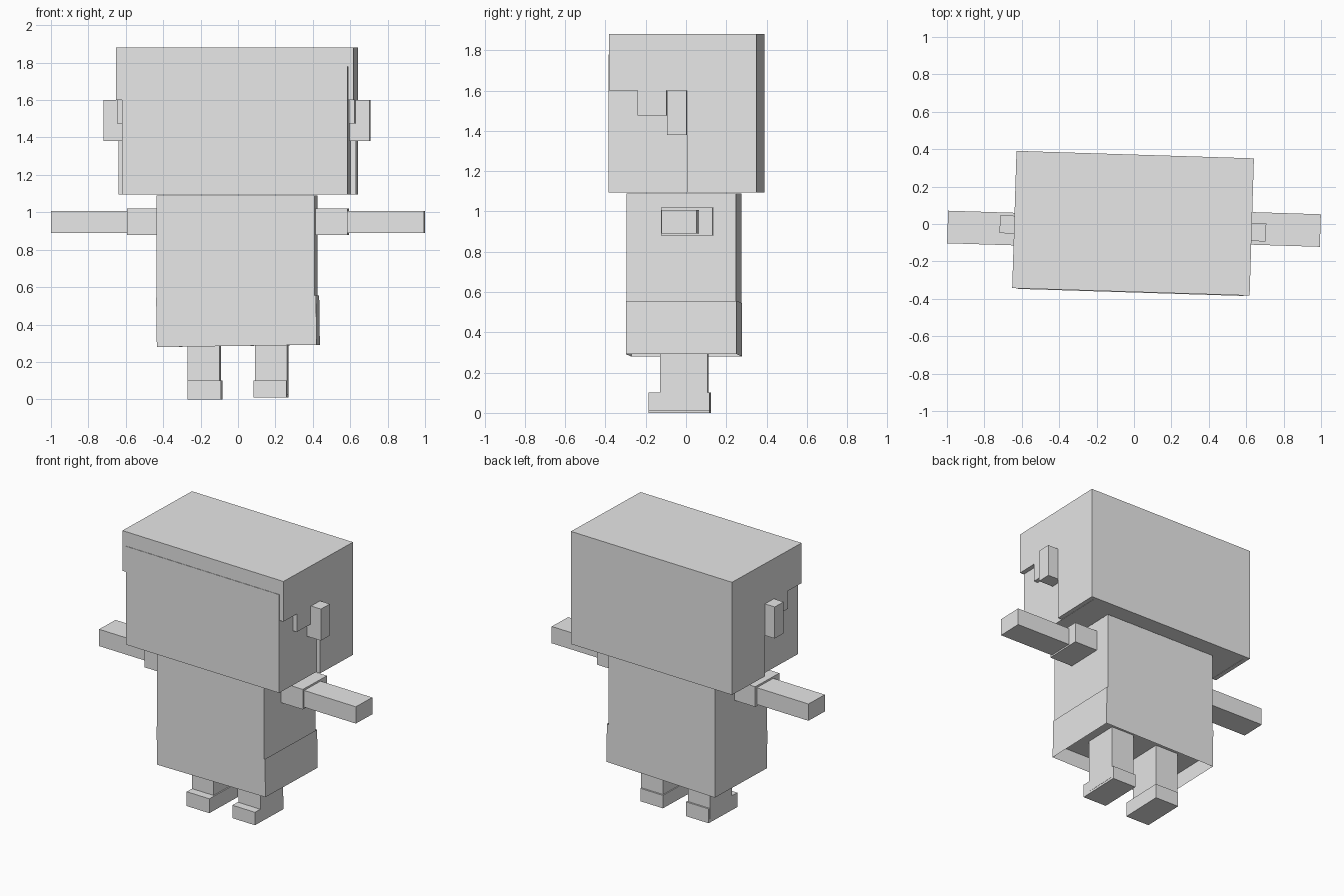
import bpy, bmesh, math
from mathutils import Matrix, Vector

old = bpy.data.objects.get("Cube")
if old:
    bpy.data.objects.remove(old, do_unlink=True)

GREY = (0.8, 0.8, 0.8, 1)
mat = bpy.data.materials.new("light grey")
mat.use_nodes = True
mat.diffuse_color = GREY
mat.node_tree.nodes["Principled BSDF"].inputs["Base Color"].default_value = GREY

YAW = Matrix.Rotation(math.radians(-1.8), 4, 'Z')   # whole figure turns slightly
HEAD = Vector((-0.005, 0.004, 0))


def finish(name, bm, matrix):
    bmesh.ops.recalc_face_normals(bm, faces=bm.faces)
    mesh = bpy.data.meshes.new(name)
    bm.to_mesh(mesh)
    bm.free()
    mesh.materials.append(mat)
    obj = bpy.data.objects.new(name, mesh)
    obj.matrix_world = matrix
    bpy.context.collection.objects.link(obj)
    return obj


def box(name, center, size, roll=0.0, open_ends=False):
    """Flat-sided block turned with the figure, optionally without top and bottom."""
    bm = bmesh.new()
    bmesh.ops.create_cube(bm, size=1)
    bmesh.ops.scale(bm, vec=size, verts=bm.verts)
    if open_ends:
        bm.normal_update()
        ends = [f for f in bm.faces if abs(f.normal.z) > 0.9]
        bmesh.ops.delete(bm, geom=ends, context='FACES_ONLY')
    tilt = Matrix.Rotation(math.radians(roll), 4, 'Y')
    return finish(name, bm, Matrix.Translation(center) @ YAW @ tilt)


def head_box(name, low, high):
    """Block given by its corners in the head's own axes."""
    low, high = Vector(low), Vector(high)
    return box(name, HEAD + YAW @ ((low + high) / 2), high - low)


def side_plate(name, profile, x0, x1):
    """Extrude a side outline across x."""
    bm = bmesh.new()
    face = bm.faces.new([bm.verts.new((x0, y, z)) for y, z in profile])
    ext = bmesh.ops.extrude_face_region(bm, geom=[face])
    moved = [v for v in ext["geom"] if isinstance(v, bmesh.types.BMVert)]
    bmesh.ops.translate(bm, vec=(x1 - x0, 0, 0), verts=moved)
    return finish(name, bm, Matrix.Translation(HEAD) @ YAW)


# Head: face block inside a hair shell with stepped sides
head_box("face", (-0.603, -0.37, 1.095), (0.603, 0.34, 1.78))
head_box("hair_top", (-0.605, -0.367, 1.78), (0.605, 0.367, 1.88))
head_box("hair_back", (-0.605, 0.34, 1.095), (0.605, 0.367, 1.78))
hair_side = [(-0.367, 1.88), (-0.367, 1.6), (-0.225, 1.6), (-0.225, 1.475),
             (-0.08, 1.475), (-0.08, 1.6), (0.02, 1.6), (0.02, 1.095),
             (0.367, 1.095), (0.367, 1.88)]

# Torso with an open skirt hanging below it
box("torso", (-0.005, -0.01, 0.74), (0.843, 0.544, 0.7))
box("skirt", (0, -0.01, 0.418), (0.855, 0.55, 0.265), roll=-0.8, open_ends=True)

for s, side in ((1, "left"), (-1, "right")):
    side_plate(side + "_hair_side", hair_side, s * 0.605, s * 0.635)
    ear_x = sorted((s * 0.59, s * 0.712))
    head_box(side + "_ear", (ear_x[0], -0.075, 1.38), (ear_x[1], 0.02, 1.6))

    # Arms
    box(side + "_sleeve", (s * 0.495, -0.024 + s * 0.031, 0.95), (0.19, 0.255, 0.14))
    box(side + "_arm", (s * 0.788, -0.0255 - s * 0.003, 0.949), (0.417, 0.174, 0.117))

    # Legs
    ground = 0.01 if s > 0 else 0.0
    box(side + "_leg", (s * 0.181, -0.008, 0.21), (0.172, 0.235, 0.37))
    box(side + "_foot", (s * 0.176, -0.031, 0.05 + ground / 2),
        (0.178, 0.303, 0.1 - ground))
